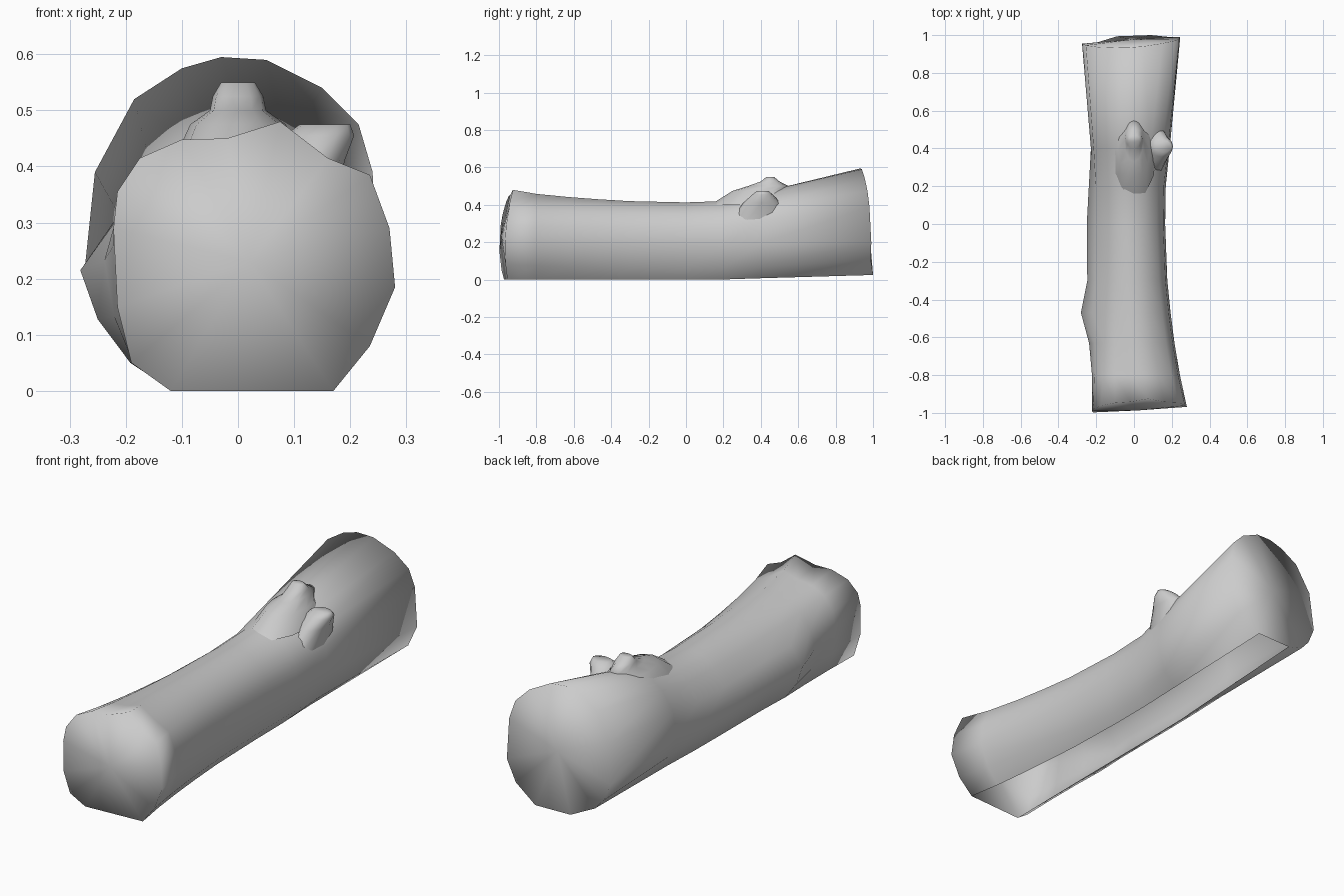
import bpy, bmesh
from math import cos, sin, tau

old = bpy.data.objects.get("Cube")
if old:
    bpy.data.objects.remove(old, do_unlink=True)

bark = bpy.data.materials.new("plain_grey")
bark.use_nodes = True
GREY = (0.6, 0.6, 0.6, 1)
bark.diffuse_color = GREY
bark.node_tree.nodes["Principled BSDF"].inputs["Base Color"].default_value = GREY


def finish(name, bm):
    """Turn a bmesh into a smooth shaded object with the shared material."""
    mesh = bpy.data.meshes.new(name)
    for face in bm.faces:
        face.smooth = True
    bm.to_mesh(mesh)
    bm.free()
    mesh.materials.append(bark)
    obj = bpy.data.objects.new(name, mesh)
    bpy.context.collection.objects.link(obj)
    return obj


def bridge(bm, lower, upper, closed):
    """Join two rings of vertices with quads."""
    count = len(lower)
    for i in range(count if closed else count - 1):
        j = (i + 1) % count
        bm.faces.new((lower[i], lower[j], upper[j], upper[i]))


def mix(a, b, t):
    return [(p[0] + (q[0] - p[0]) * t, p[1] + (q[1] - p[1]) * t)
            for p, q in zip(a, b)]


# Cross-sections (x, z), from the lower left edge over the top to the lower right
FRONT = [(.17, 0), (.235, .08), (.28, .185), (.27, .29), (.235, .385),
         (.16, .415), (.075, .48), (-.02, .45), (-.1, .448), (-.175, .415),
         (-.215, .355), (-.222, .29), (-.215, .15), (-.19, .05), (-.12, 0)]
MIDDLE = [(.09, 0), (.135, .06), (.165, .19), (.155, .28), (.12, .35),
          (.06, .395), (0, .413), (-.05, .41), (-.1, .39), (-.145, .355),
          (-.205, .285), (-.25, .19), (-.225, .12), (-.185, .05), (-.115, 0)]
BACK = [(.09, .025), (.2, .1), (.245, .2), (.24, .39), (.215, .475),
        (.15, .54), (.05, .59), (-.03, .595), (-.1, .575), (-.185, .52),
        (-.255, .39), (-.275, .2), (-.24, .12), (-.195, .07), (-.09, .025)]

# Stations: position along the log, blend (minus = front, plus = back),
# and how far the right flank is pushed out as a burl or pinched in
STATIONS = [(-.8, -.68, -.015), (-.63, -.43, 0), (-.47, -.25, .045),
            (-.3, -.1, 0), (0, 0, 0), (.2, .04, -.012), (.4, .3, -.03)]


def flank(x, z, push):
    return x - push * max(0, 1 - abs(z - .19) / .16) if x < 0 else x


def front_y(x, z):
    return max(-1, -.985 + .06 * x + .055 * ((z - .18) / .3) ** 2)


def back_y(x, z):
    lip = .025 if z < .05 else 0
    return min(1, .975 + .07 * x + lip - .04 * (z / .6) ** 3)


# Log: lofted hollow shell with two end caps, open where it meets the ground
bm = bmesh.new()
rings = [[bm.verts.new((x, front_y(x, z), z)) for x, z in FRONT]]
for y, blend, push in STATIONS:
    outline = mix(MIDDLE, FRONT if blend < 0 else BACK, abs(blend))
    rings.append([bm.verts.new((flank(x, z, push), y, z)) for x, z in outline])
rings.append([bm.verts.new((x, back_y(x, z), z)) for x, z in BACK])
for a, b in zip(rings, rings[1:]):
    bridge(bm, a, b, False)

for ring, centre in ((rings[0], (.02, -.987, .23)), (rings[-1], (-.01, .977, .3))):
    hub = bm.verts.new(centre)
    for i, vert in enumerate(ring):
        bm.faces.new((vert, ring[(i + 1) % len(ring)], hub))
bmesh.ops.recalc_face_normals(bm, faces=bm.faces)
finish("log", bm)


# Broken branch stubs: stacked oval rings (x, y, z, half width, half depth)
def stub(name, levels, sides=12):
    bm = bmesh.new()
    loops = []
    for x, y, z, rx, ry in levels:
        loops.append([bm.verts.new((x + rx * cos(tau * i / sides),
                                    y + ry * sin(tau * i / sides), z))
                      for i in range(sides)])
    for a, b in zip(loops, loops[1:]):
        bridge(bm, a, b, True)
    bm.faces.new(loops[-1])
    bmesh.ops.recalc_face_normals(bm, faces=bm.faces)
    finish(name, bm)


stub("top_branch_stub", [(0, .38, .4, .12, .25), (0, .39, .475, .085, .14),
                         (0, .44, .5, .05, .11), (0, .45, .525, .045, .05),
                         (0, .45, .55, .03, .02)])
stub("left_branch_stub", [(.09, .39, .3, .08, .16), (.125, .405, .41, .065, .1),
                          (.145, .41, .455, .062, .055), (.155, .41, .475, .045, .03)])
